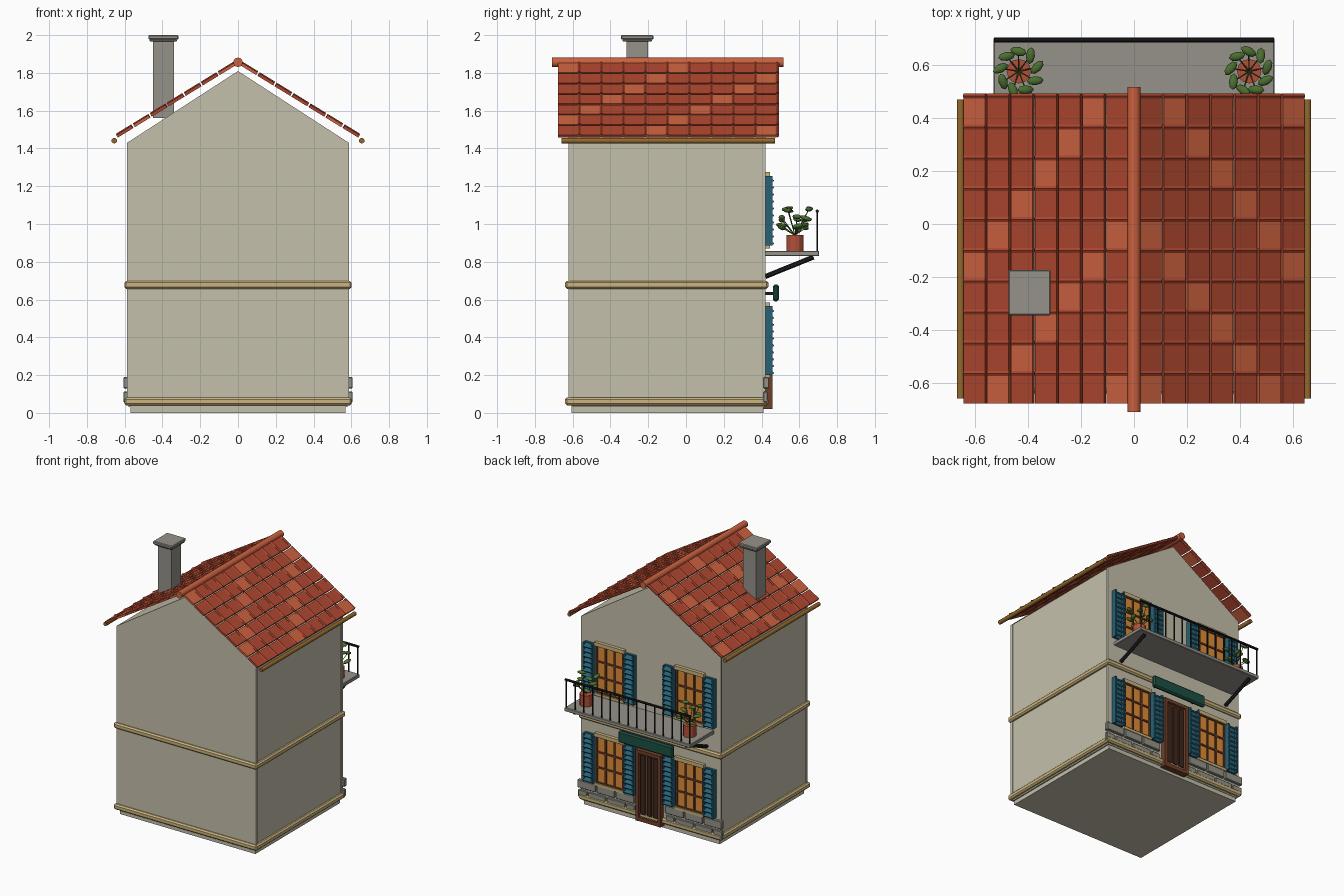
import bpy, bmesh, math, random
from mathutils import Matrix, Vector

if "Cube" in bpy.data.objects:
    bpy.data.objects.remove(bpy.data.objects["Cube"])

random.seed(4)


def mat(name, r, g, b):
    m = bpy.data.materials.new(name)
    m.diffuse_color = (r, g, b, 1)
    m.use_nodes = True
    m.node_tree.nodes["Principled BSDF"].inputs["Base Color"].default_value = m.diffuse_color
    return m


WALL = mat("plaster", .56, .53, .41)
TRIM = mat("sand_trim", .60, .46, .21)
STONE = mat("stone", .30, .29, .25)
TILE = mat("tile", .42, .062, .028)
TILE2 = mat("tile_light", .60, .12, .05)
GUTTER = mat("gutter", .30, .14, .025)
BLUE = mat("shutter_blue", .02, .12, .18)
GLASS = mat("warm_glass", .75, .27, .04)
WOOD = mat("wood", .16, .05, .022)
DARK = mat("dark_wood", .045, .02, .013)
IRON = mat("iron", .012, .012, .014)
GREEN = mat("sign_green", .012, .08, .055)
LEAF = mat("leaf", .07, .16, .03)
POT = mat("pot", .45, .08, .04)


def finish(name, bm, m, bevel=0, smooth=False):
    me = bpy.data.meshes.new(name)
    bm.to_mesh(me)
    bm.free()
    ob = bpy.data.objects.new(name, me)
    bpy.context.collection.objects.link(ob)
    me.materials.append(m)
    if bevel:
        mod = ob.modifiers.new("bevel", 'BEVEL')
        mod.width, mod.segments = bevel, 1
    if smooth:
        bpy.ops.object.select_all(action='DESELECT')
        ob.select_set(True)
        bpy.context.view_layer.objects.active = ob
        bpy.ops.object.shade_smooth_by_angle(angle=math.radians(50))
    return ob


def boxes(name, m, items, bevel=0):
    """items: (x0, x1, y0, y1, z0, z1[, rotation matrix])"""
    bm = bmesh.new()
    for x0, x1, y0, y1, z0, z1, *rot in items:
        c = Vector(((x0 + x1) / 2, (y0 + y1) / 2, (z0 + z1) / 2))
        M = Matrix.Translation(c) @ (rot[0] if rot else Matrix())
        M = M @ Matrix.Diagonal((abs(x1 - x0), abs(y1 - y0), abs(z1 - z0), 1))
        bmesh.ops.create_cube(bm, size=1, matrix=M)
    return finish(name, bm, m, bevel)


def rods(name, m, items, sides=8, smooth=False):
    """items: (start, end, radius)"""
    bm = bmesh.new()
    for p, q, r in items:
        p, q = Vector(p), Vector(q)
        d = q - p
        M = Matrix.Translation((p + q) / 2) @ d.to_track_quat('Z', 'Y').to_matrix().to_4x4()
        bmesh.ops.create_cone(bm, cap_ends=True, segments=sides, radius1=r, radius2=r,
                              depth=d.length, matrix=M)
    return finish(name, bm, m, smooth=smooth)


# Walls, plinth and bands
boxes("walls", WALL, [(-.58, .58, -.605, .415, .03, 1.43)])
boxes("end_walls", WALL, [(-.587, .587, -.622, -.605, .04, 1.43), (-.587, .587, .405, .42, .04, 1.43)])
boxes("plinth", WALL, [(-.57, .57, -.605, .41, 0, .04)])
boxes("bands", TRIM, [(-.602, .602, -.64, .437, a, a + .042) for a in (.04, .657)], .01)

# Gable prism
bm = bmesh.new()
tri = [bm.verts.new((x, -.622, z)) for x, z in ((-.587, 1.43), (.587, 1.43), (0, 1.81))]
f = bm.faces.new(tri)
ext = bmesh.ops.extrude_face_region(bm, geom=[f])
bmesh.ops.translate(bm, vec=(0, 1.042, 0), verts=[v for v in ext["geom"] if isinstance(v, bmesh.types.BMVert)])
bmesh.ops.recalc_face_normals(bm, faces=bm.faces)
finish("gable", bm, WALL)

# Roof tiles with cover ribs
A = math.atan(.613)


def roof_z(x):
    return 1.857 - .613 * abs(x)


plain, light, ribs = [], [], []
for s in (-1, 1):
    rot = Matrix.Rotation(s * A, 4, 'Y')
    for k in range(7):
        x = .06 + .09 * k
        for r in range(10):
            y, z = .425 - .1165 * r, roof_z(x)
            tile = (s * x - .0475, s * x + .0475, y - .055, y + .055, z - .008, z + .008, rot)
            (light if (k - r) % 5 == 1 else plain).append(tile)
            yr = y + .058
            ribs.append(((s * (x - .041), yr, roof_z(x - .041) + .004),
                         (s * (x + .041), yr, roof_z(x + .041) + .004), .011))
boxes("roof_tiles", TILE, plain)
boxes("roof_tiles_light", TILE2, light)
rods("tile_ribs", TILE, ribs, 6)
rods("ridge_cap", TILE2, [((0, -.71, 1.856), (0, .517, 1.856), .025)], 12, True)
rods("gutters", GUTTER, [((s * .655, -.66, 1.441), (s * .655, .47, 1.441), .015) for s in (-1, 1)], 10, True)

# Chimney
boxes("chimney", STONE, [(-.45, -.34, -.315, -.2, 1.56, 1.975)])
boxes("chimney_cap", STONE, [(-.468, -.322, -.335, -.18, 1.965, 1.978),
                             (-.475, -.315, -.345, -.173, 1.976, 2.0)], .005)

# Windows and shutters on the balcony side
glass, bars, frames, shut, slats = [], [], [], [], []
tilt = Matrix.Rotation(math.radians(-35), 4, 'X')
for cx in (-.335, .335):
    for z0, z1 in ((.2, .565), (.885, 1.255)):
        glass.append((cx - .115, cx + .115, .41, .428, z0, z1))
        for i in range(4):
            bx = cx - .11 + .22 * i / 3
            bz = z0 + .008 + (z1 - z0 - .016) * i / 3
            bars.append((bx - .006, bx + .006, .42, .437, z0, z1))
            bars.append((cx - .115, cx + .115, .42, .436, bz - .006, bz + .006))
        frames.append((cx - .125, cx + .125, .415, .445, z1 - .008, z1 + .02))
        frames.append((cx - .125, cx + .125, .415, .445, z0 - .015, z0 + .005))
        for s in (-1, 1):
            sx = cx + s * .172
            shut.append((sx - .041, sx + .041, .418, .437, z0, z1))
            for e in (-1, 1):
                ex = sx + e * .036
                shut.append((ex - .006, ex + .006, .42, .458, z0, z1))
            for i in range(10):
                zc = z0 + (z1 - z0) * (i + .5) / 10
                slats.append((sx - .04, sx + .04, .433, .467, zc - .005, zc + .005, tilt))
boxes("window_glass", GLASS, glass)
boxes("window_bars", WOOD, bars)
boxes("window_lintels", TRIM, frames)
boxes("shutters", BLUE, shut)
boxes("shutter_slats", BLUE, slats)

# Door and sign board
boxes("door", WOOD, [(-.09, .09, .41, .435, .02, .55)])
boxes("door_frame", WOOD, [(-.105, -.08, .41, .458, .02, .56), (.08, .105, .41, .458, .02, .56),
                           (-.105, .105, .41, .458, .535, .56), (-.105, .105, .41, .455, .02, .05)])
boxes("door_planks", DARK, [(x - .018, x + .018, .43, .445, .07, .52) for x in (-.052, 0, .052)])
boxes("sign_board", GREEN, [(-.23, .23, .46, .492, .59, .68)], .01)
boxes("sign_mounts", IRON, [(x - .008, x + .008, .415, .465, .625, .641) for x in (-.17, .17)])

# Stone facing blocks at the foot of the facade
blocks = []
for s in (-1, 1):
    for a, b in ((.13, .285), (.295, .445), (.455, .607)):
        blocks.append((s * a, s * b, .41, .44, .13, .19))
    for a, b in ((.13, .2), (.21, .365), (.375, .52), (.53, .607)):
        blocks.append((s * a, s * b, .41, .432, .055, .112))
boxes("foundation_blocks", STONE, blocks, .004)

# Balcony slab, railing and struts
boxes("balcony_slab", STONE, [(-.53, .53, .415, .705, .83, .858)], .004)
rods("balcony_rail", IRON, [((-.528, .695, 1.068), (.528, .695, 1.068), .009)], 8)
rods("balusters", IRON, [((-.52 + 1.04 * i / 14, .695, .855), (-.52 + 1.04 * i / 14, .695, 1.066), .005)
                         for i in range(15)], 6)
rods("balcony_struts", IRON, [((s * .47, .42, .722), (s * .47, .675, .825), .013) for s in (-1, 1)], 6)

# Potted plants
rods("pots", POT, [((s * .435, .577, .857), (s * .435, .577, .943), .046) for s in (-1, 1)], 12)
bm = bmesh.new()
stems = []
for s in (-1, 1):
    for i in range(9):
        a = math.tau * i / 9 + .2
        h = (.985, 1.03, 1.07)[i % 3] + random.uniform(-.01, .012)
        c = Vector((s * .435 + .07 * math.cos(a), .577 + .075 * math.sin(a), h))
        M = (Matrix.Translation(c) @ Matrix.Rotation(a + random.uniform(.5, 1.5), 4, 'Z')
             @ Matrix.Rotation(random.uniform(-.35, .35), 4, 'Y') @ Matrix.Diagonal((.032, .017, .012, 1)))
        bmesh.ops.create_uvsphere(bm, u_segments=8, v_segments=6, radius=1, matrix=M)
        stems.append(((s * .435, .577, .94), c, .0025))
finish("leaves", bm, LEAF, smooth=True)
rods("stems", LEAF, stems, 4)
